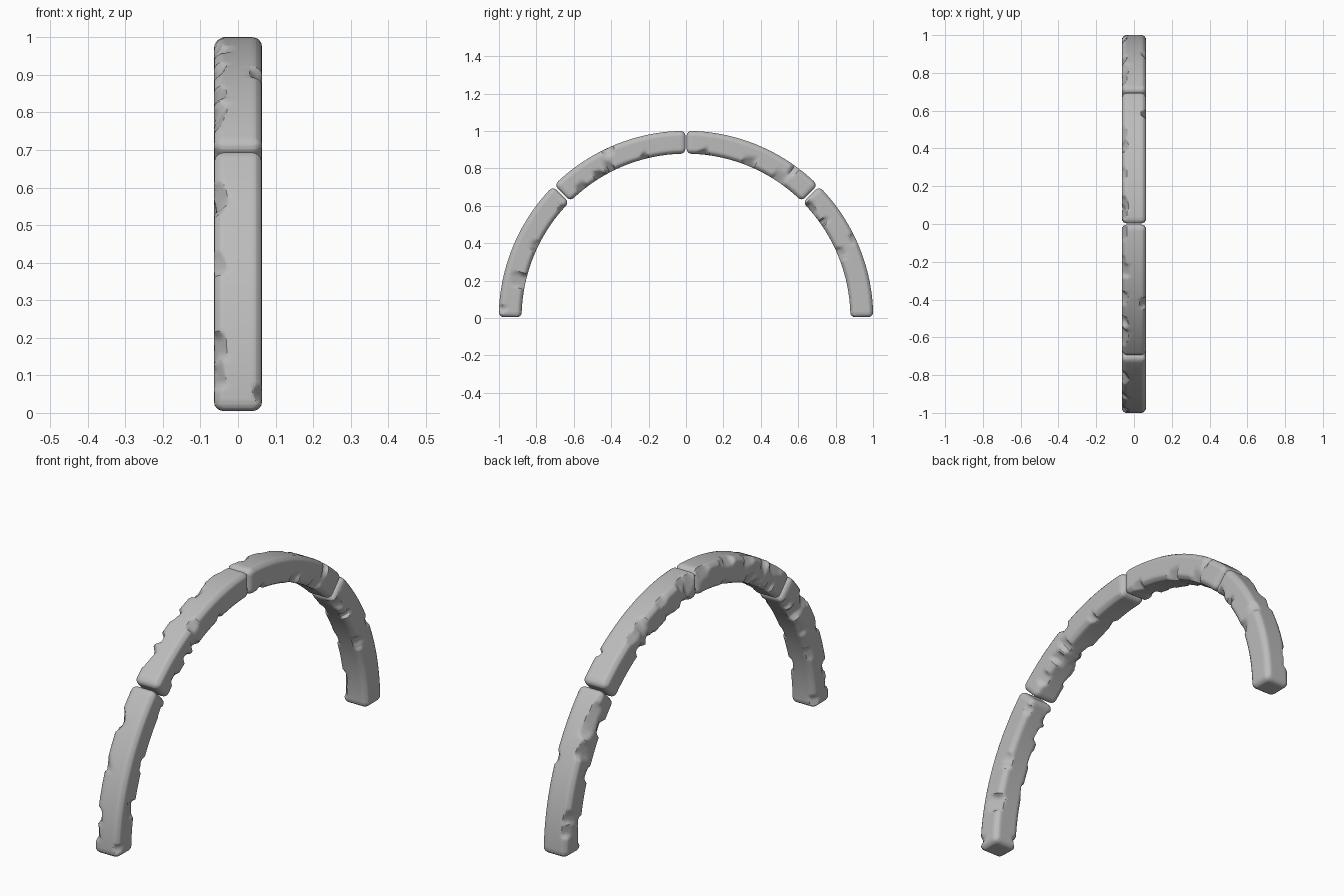
import bpy, bmesh, random
from math import sin, cos, radians
from mathutils import Vector

if "Cube" in bpy.data.objects:
    bpy.data.objects.remove(bpy.data.objects["Cube"], do_unlink=True)

stone = bpy.data.materials.new("grey stone")
stone.use_nodes = True
color = (0.5, 0.5, 0.5, 1)
stone.diffuse_color = color
stone.node_tree.nodes["Principled BSDF"].inputs["Base Color"].default_value = color

MID, THICK, WIDTH = 0.94, 0.122, 0.128   # centre radius, radial depth, x width


def slice_axis(bm, axis, lo, hi, count):
    """Add evenly spaced edge loops across one axis."""
    normal = Vector((0, 0, 0))
    normal[axis] = 1
    for i in range(1, count):
        geom = bm.verts[:] + bm.edges[:] + bm.faces[:]
        bmesh.ops.bisect_plane(bm, geom=geom, dist=1e-5, plane_no=normal,
                               plane_co=normal * (lo + (hi - lo) * i / count))


def chip(bm, rng, length, side, face):
    """Flatten a small patch of a long edge, like a broken corner."""
    edge = Vector((side * WIDTH / 2, face * THICK / 2, rng.uniform(-0.46, 0.46) * length))
    normal = Vector((side * rng.uniform(0.7, 1.2), face * rng.uniform(0.4, 0.9),
                     rng.uniform(-0.3, 0.3))).normalized()
    reach = rng.uniform(0.018, 0.045)
    depth = rng.uniform(0.018, 0.03)
    for v in bm.verts:
        away = v.co - edge
        if abs(away.z) < reach and away.length < 0.08:
            fade = 1 - (abs(away.z) / reach) ** 4
            over = away.dot(normal) + depth
            if over > 0:
                v.co -= normal * over * fade


def arch_stone(name, start, end, seed):
    """One rounded, chipped block bent between two angles in the yz plane."""
    rng = random.Random(seed)
    length = radians(end - start) * MID
    bm = bmesh.new()
    bmesh.ops.create_cube(bm, size=1)
    bmesh.ops.scale(bm, vec=(WIDTH, THICK, length), verts=bm.verts)
    bmesh.ops.bevel(bm, geom=bm.edges[:], offset=0.026, segments=4, profile=0.5,
                    affect='EDGES')
    slice_axis(bm, 2, -length / 2, length / 2, 90)
    slice_axis(bm, 0, -WIDTH / 2, WIDTH / 2, 8)
    slice_axis(bm, 1, -THICK / 2, THICK / 2, 8)
    # the right side is the more worn one
    for side, face, count in ((-1, 1, 7), (-1, -1, 6), (1, -1, 4), (1, 1, 1)):
        for _ in range(count):
            chip(bm, rng, length, side, face)
    for v in bm.verts:
        angle = radians((start + end) / 2) + v.co.z / MID
        radius = MID + v.co.y
        v.co = Vector((v.co.x, radius * cos(angle), radius * sin(angle)))
    bmesh.ops.recalc_face_normals(bm, faces=bm.faces)
    mesh = bpy.data.meshes.new(name)
    bm.to_mesh(mesh)
    bm.free()
    mesh.materials.append(stone)
    obj = bpy.data.objects.new(name, mesh)
    bpy.context.collection.objects.link(obj)
    bpy.ops.object.select_all(action='DESELECT')
    obj.select_set(True)
    bpy.context.view_layer.objects.active = obj
    bpy.ops.object.shade_smooth_by_angle(angle=radians(35))


arch_stone("back_lower_stone", 0.3, 44.7, 1)
arch_stone("back_upper_stone", 45.3, 89.8, 2)
arch_stone("front_upper_stone", 90.2, 134.7, 3)
arch_stone("front_lower_stone", 135.3, 179.7, 4)
